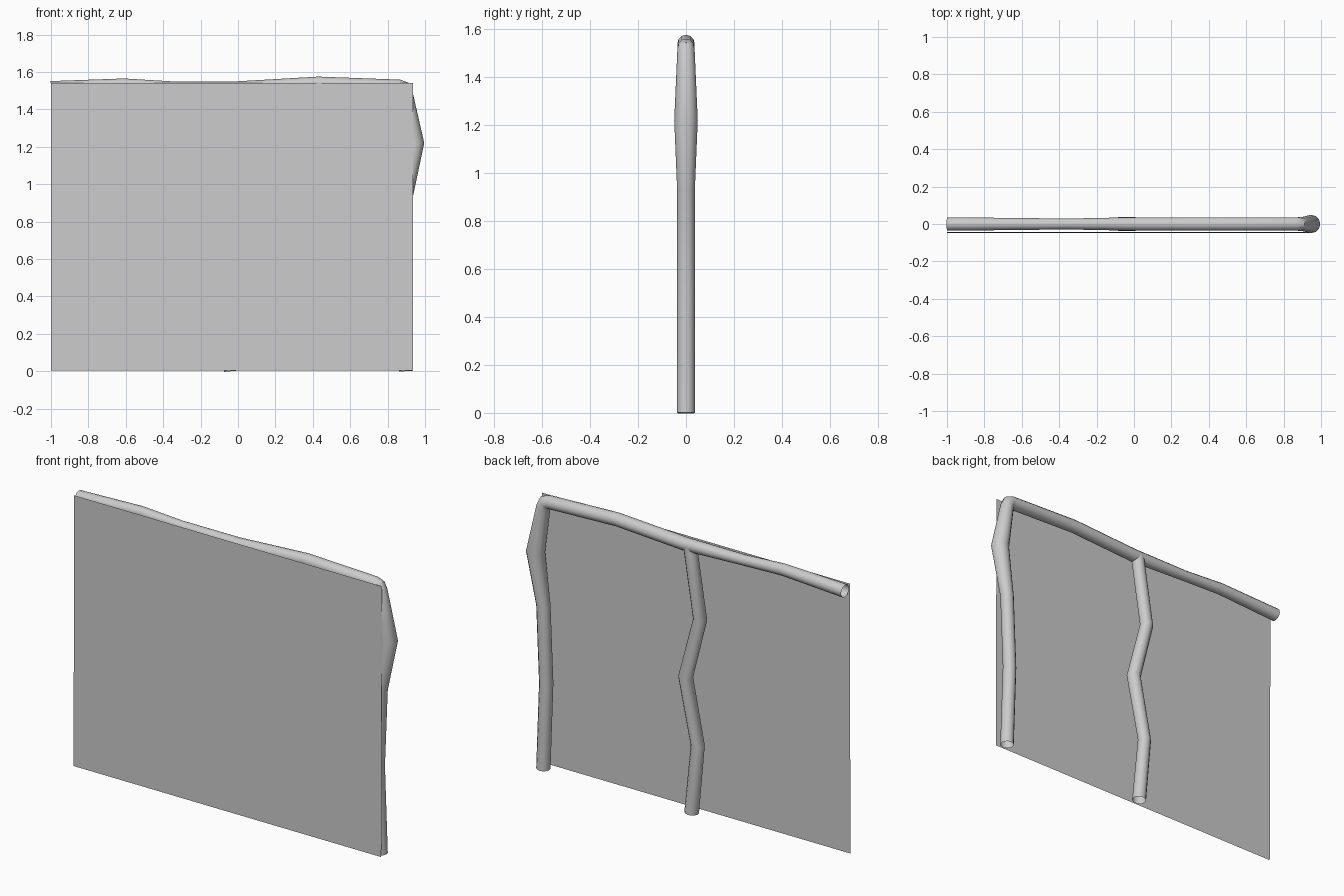
import bpy, bmesh, math
from mathutils import Vector

if "Cube" in bpy.data.objects:
    bpy.data.objects.remove(bpy.data.objects["Cube"])


def link(name, bm, smooth=True):
    mesh = bpy.data.meshes.new(name)
    bm.to_mesh(mesh)
    bm.free()
    obj = bpy.data.objects.new(name, mesh)
    bpy.context.collection.objects.link(obj)
    if smooth:
        bpy.context.view_layer.objects.active = obj
        obj.select_set(True)
        bpy.ops.object.shade_smooth_by_angle(angle=math.radians(40))
        obj.select_set(False)
    return obj


def crooked_pole(name, path, sides=12):
    """Open tube along (x, z, radius) points in the y = 0 plane, mitred at bends."""
    pts = [Vector((x, 0, z)) for x, z, r in path]
    last = len(pts) - 1
    bm = bmesh.new()
    rings = []
    for i, p in enumerate(pts):
        r = path[i][2]
        before = (p - pts[max(i - 1, 0)]).normalized()
        after = (pts[min(i + 1, last)] - p).normalized()
        tangent = (before + after).normalized()
        side = Vector((-tangent.z, 0, tangent.x))
        miter = 1 / max(0.6, tangent.dot(after if i < last else before))
        ring = []
        for k in range(sides):
            a = 2 * math.pi * k / sides
            ring.append(bm.verts.new(p + side * (r * miter * math.cos(a))
                                     + Vector((0, r * math.sin(a), 0))))
        rings.append(ring)
    for a, b in zip(rings, rings[1:]):
        for k in range(sides):
            n = (k + 1) % sides
            bm.faces.new((a[k], a[n], b[n], b[k]))
    bmesh.ops.recalc_face_normals(bm, faces=bm.faces)
    return link(name, bm)


# Top rail turning down into the end post
crooked_pole("rail_and_end_post", [
    (-1.0, 1.515, 0.036), (-0.61, 1.533, 0.032), (-0.36, 1.521, 0.029),
    (0.0, 1.514, 0.036), (0.43, 1.539, 0.036), (0.86, 1.523, 0.036),
    (0.885, 1.514, 0.036), (0.896, 1.49, 0.037), (0.946, 1.22, 0.049),
    (0.897, 0.93, 0.037), (0.879, 0.49, 0.037), (0.897, 0.0, 0.037)])

# Middle post
crooked_pole("middle_post", [
    (-0.036, 0.0, 0.038), (-0.074, 0.39, 0.036), (0.002, 0.76, 0.038),
    (-0.089, 1.11, 0.036), (-0.025, 1.515, 0.036)])

# Thin flat panel hung on the front of the frame
bm = bmesh.new()
bm.faces.new([bm.verts.new(v) for v in (
    (-1.0, -0.049, 0.004), (0.935, -0.049, 0.004),
    (0.935, -0.043, 1.54), (-1.0, -0.043, 1.54))])
link("front_panel", bm, smooth=False)
